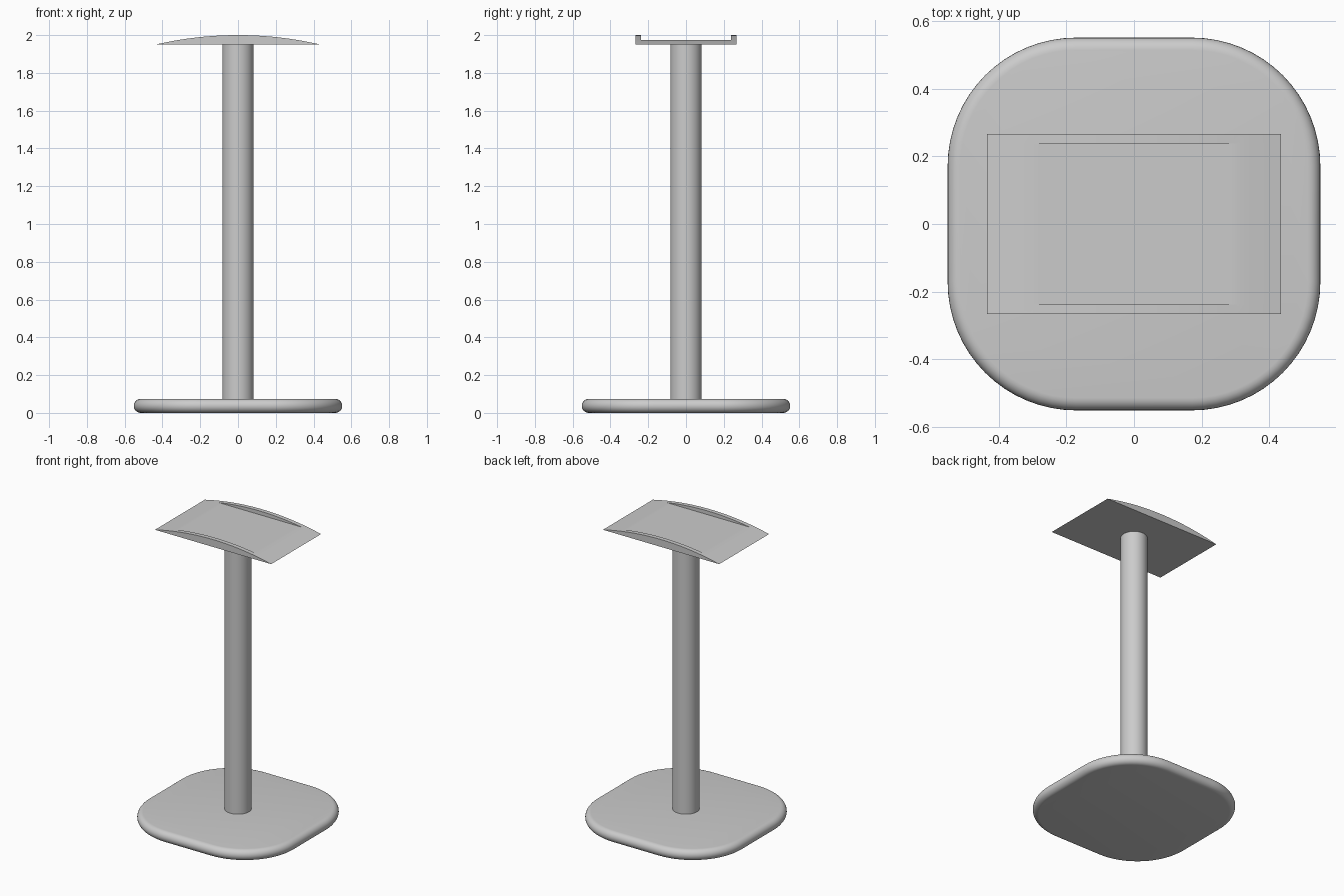
import bpy
import bmesh
from math import sin, cos, pi, radians, sqrt

if "Cube" in bpy.data.objects:
    bpy.data.objects.remove(bpy.data.objects["Cube"], do_unlink=True)

GREY = (0.6, 0.6, 0.6, 1.0)
metal = bpy.data.materials.new("light grey")
metal.use_nodes = True
metal.diffuse_color = GREY
metal.node_tree.nodes["Principled BSDF"].inputs["Base Color"].default_value = GREY


def loft(name, rings):
    """Skin a stack of closed rings, cap both ends and smooth the soft edges."""
    bm = bmesh.new()
    loops = [[bm.verts.new(p) for p in ring] for ring in rings]
    n = len(loops[0])
    for a, b in zip(loops, loops[1:]):
        for i in range(n):
            j = (i + 1) % n
            bm.faces.new((a[i], a[j], b[j], b[i]))
    bm.faces.new(loops[0][::-1])
    bm.faces.new(loops[-1])
    bmesh.ops.remove_doubles(bm, verts=bm.verts, dist=1e-5)
    bmesh.ops.recalc_face_normals(bm, faces=bm.faces)
    mesh = bpy.data.meshes.new(name)
    bm.to_mesh(mesh)
    bm.free()
    mesh.materials.append(metal)
    obj = bpy.data.objects.new(name, mesh)
    bpy.context.collection.objects.link(obj)
    bpy.ops.object.select_all(action="DESELECT")
    obj.select_set(True)
    bpy.context.view_layer.objects.active = obj
    bpy.ops.object.shade_smooth_by_angle(angle=radians(30))
    return obj


# Base: rounded square plate with a fully rounded rim
BASE_HALF, CORNER, BASE_H = 0.552, 0.38, 0.074
RIM = BASE_H / 2


def rounded_square(inset, z, steps=16):
    c, r = BASE_HALF - CORNER, CORNER - inset
    points = []
    for k, (sx, sy) in enumerate([(1, 1), (-1, 1), (-1, -1), (1, -1)]):
        for i in range(steps + 1):
            a = (k + i / steps) * pi / 2
            points.append((sx * c + r * cos(a), sy * c + r * sin(a), z))
    return points


angles = [-pi / 2 + pi * i / 12 for i in range(13)]
loft("base_plate", [rounded_square(RIM * (1 - cos(a)), RIM * (1 + sin(a))) for a in angles])

# Pole: plain round column from the base to the cradle
POLE_R, CRADLE_Z = 0.083, 1.95


def circle(z, sides=48):
    return [(POLE_R * cos(2 * pi * i / sides), POLE_R * sin(2 * pi * i / sides), z)
            for i in range(sides)]


loft("pole", [circle(BASE_H - 0.01), circle(CRADLE_Z)])

# Cradle: shallow arched top, cut flat between two thin end walls
HALF_X, RISE, FLOOR_X = 0.436, 0.05, 0.31
WALL_OUT, WALL_IN = 0.267, 0.238
RADIUS = (HALF_X ** 2 + RISE ** 2) / (2 * RISE)


def arch(x):
    return CRADLE_Z + RISE - RADIUS + sqrt(RADIUS ** 2 - x ** 2)


half = [FLOOR_X * i / 12 for i in range(1, 13)]
half += [FLOOR_X + (HALF_X - FLOOR_X) * i / 5 for i in range(1, 6)]
xs = [-x for x in reversed(half)] + [0.0] + half


def section(y, top):
    return [(x, y, min(arch(x), top)) for x in xs]


FULL, FLOOR = CRADLE_Z + RISE, arch(FLOOR_X)
loft("cradle", [section(y, top) for y, top in (
    (-WALL_OUT, FULL), (-WALL_IN, FULL), (-WALL_IN, FLOOR),
    (WALL_IN, FLOOR), (WALL_IN, FULL), (WALL_OUT, FULL))])
